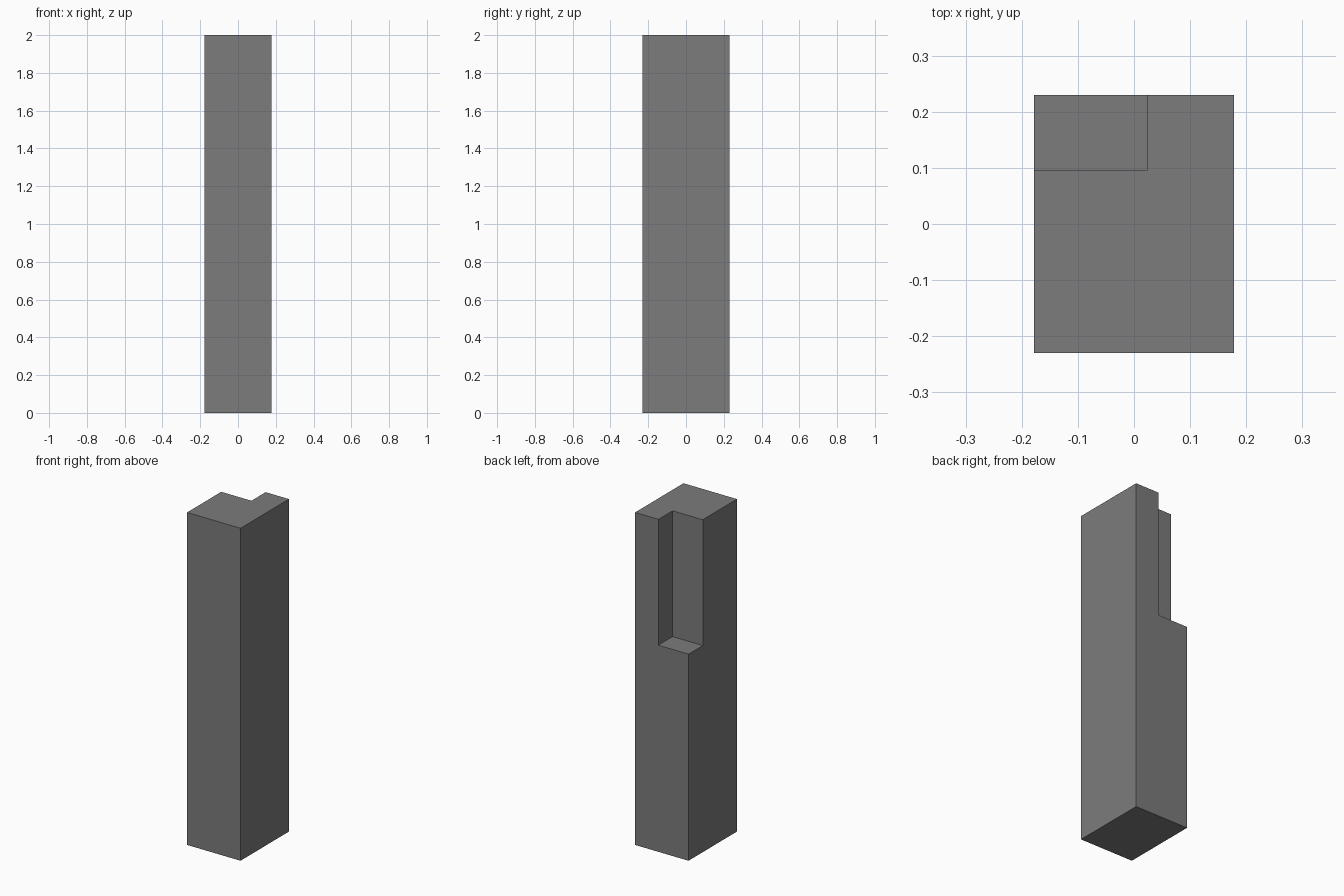
import bpy
import bmesh

if "Cube" in bpy.data.objects:
    bpy.data.objects.remove(bpy.data.objects["Cube"])

HX, HY, H = 0.178, 0.23, 2.0          # half width, half depth, height
NX, NY, NZ = 0.023, 0.095, 1.243      # notch: right side, front side, floor

grey = bpy.data.materials.new("dark grey")
grey.diffuse_color = (0.2, 0.2, 0.2, 1)
grey.use_nodes = True
grey.node_tree.nodes["Principled BSDF"].inputs["Base Color"].default_value = grey.diffuse_color

# Post: full footprint, with the back-left corner stepped down to the notch floor
bm = bmesh.new()
outline = [(-HX, -HY), (HX, -HY), (HX, HY), (NX, HY), (-HX, HY), (-HX, NY)]
base = bm.faces.new([bm.verts.new((x, y, 0)) for x, y in outline])


def raise_face(face, height):
    """Extrude a face straight up and return the new top."""
    new = bmesh.ops.extrude_face_region(bm, geom=[face], use_keep_orig=True)["geom"]
    for v in new:
        if isinstance(v, bmesh.types.BMVert):
            v.co.z = height
    return next(f for f in new if isinstance(f, bmesh.types.BMFace))


lower_top = raise_face(base, NZ)

# Split the lower top into notch floor and L-shaped column, then raise the column
corner = {(round(v.co.x, 3), round(v.co.y, 3)): v for v in lower_top.verts}
inner = bm.verts.new((NX, NY, NZ))
ring = [corner[p] for p in outline]
bm.faces.remove(lower_top)
bm.faces.new([ring[3], ring[4], ring[5], inner])
column = bm.faces.new([ring[0], ring[1], ring[2], ring[3], inner, ring[5]])
raise_face(column, H)
bm.faces.remove(column)

bmesh.ops.recalc_face_normals(bm, faces=bm.faces[:])
bmesh.ops.dissolve_limit(bm, angle_limit=0.01, verts=bm.verts[:], edges=bm.edges[:])

mesh = bpy.data.meshes.new("notched_post")
bm.to_mesh(mesh)
bm.free()
mesh.materials.append(grey)
bpy.context.collection.objects.link(bpy.data.objects.new("notched_post", mesh))
